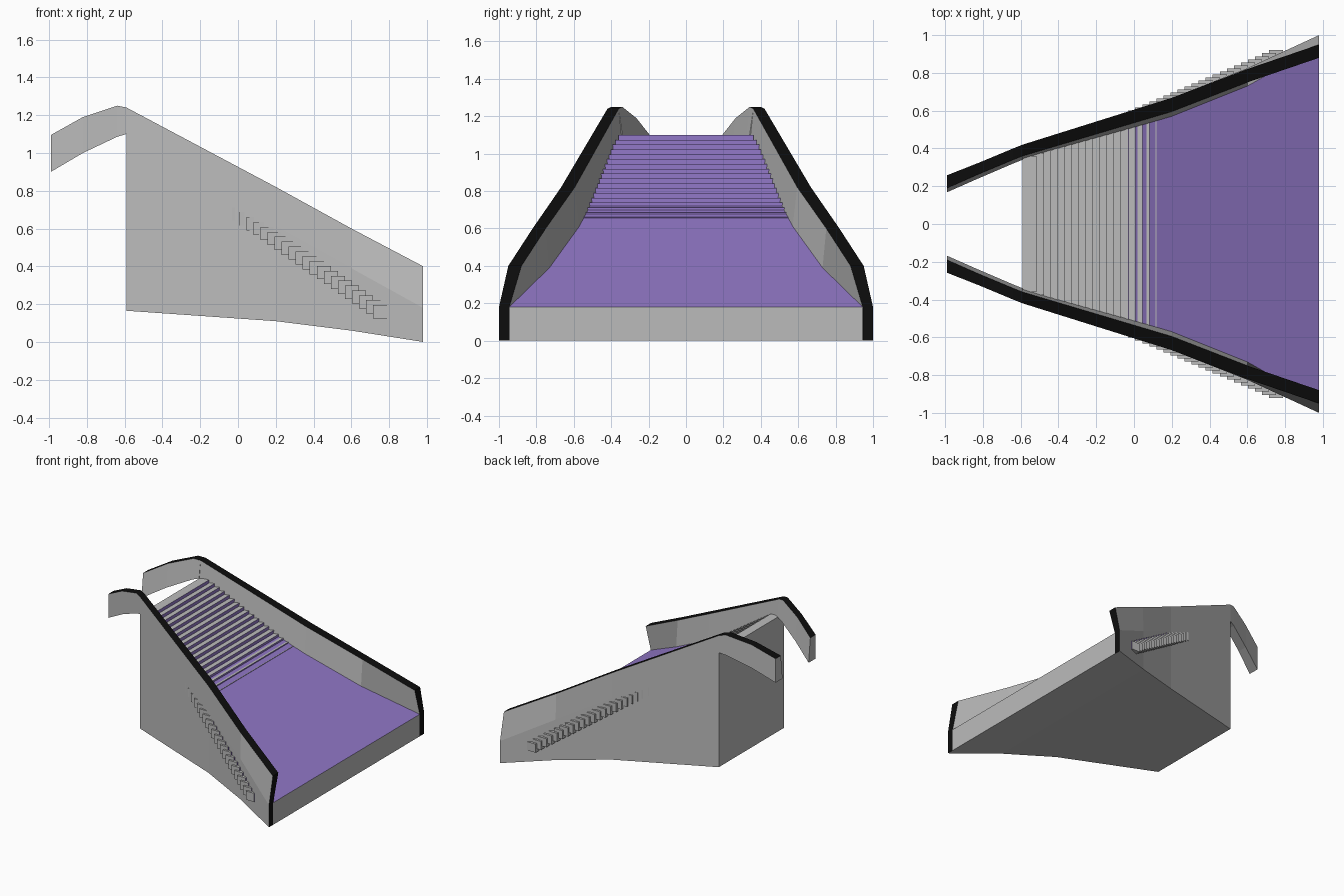
import bpy, bmesh

if "Cube" in bpy.data.objects:
    bpy.data.objects.remove(bpy.data.objects["Cube"])


def material(name, rgb):
    m = bpy.data.materials.new(name)
    m.diffuse_color = (*rgb, 1)
    m.use_nodes = True
    m.node_tree.nodes["Principled BSDF"].inputs["Base Color"].default_value = m.diffuse_color
    return m


GREY = material("grey", (0.5, 0.5, 0.5))
PURPLE = material("purple", (0.29, 0.19, 0.58))
BLACK = material("black", (0.004, 0.004, 0.004))


def finish(name, bm, accent):
    bmesh.ops.recalc_face_normals(bm, faces=bm.faces)
    me = bpy.data.meshes.new(name)
    bm.to_mesh(me)
    bm.free()
    me.materials.append(GREY)
    me.materials.append(accent)
    ob = bpy.data.objects.new(name, me)
    bpy.context.collection.objects.link(ob)
    return ob


def loft(name, sections, accent, strip, end_accent=False):
    """Skin equal-length point rings; side number `strip` gets the accent."""
    bm = bmesh.new()
    rings = [[bm.verts.new(p) for p in s] for s in sections]
    n = len(rings[0])
    for a, b in zip(rings, rings[1:]):
        for i in range(n):
            j = (i + 1) % n
            f = bm.faces.new((a[i], a[j], b[j], b[i]))
            f.material_index = int(i == strip)
    bm.faces.new(rings[0])
    bm.faces.new(rings[-1]).material_index = int(end_accent)
    return finish(name, bm, accent)


def mirror_y(ob):
    mod = ob.modifiers.new("mirror", 'MIRROR')
    mod.use_axis = (False, True, False)


# Stations: x, bottom z, floor z, top z, outer low y, outer top y, inner top y, inner floor y
stations = [
    (-0.59, 0.165, 1.05, 1.24, 0.42, 0.42, 0.36, 0.34),
    (0.20, 0.11, 0.612, 0.82, 0.668, 0.668, 0.595, 0.57),
    (0.60, 0.06, 0.39, 0.60, 0.825, 0.82, 0.75, 0.73),
    (0.98, 0.0, 0.18, 0.40, 1.0, 0.95, 0.88, 0.945),
]

# Flaring side walls with black top and front edges
walls = loft("side_wall", [
    [(x, ol, zb), (x, ol, zf), (x, ot, zt), (x, it, zt), (x, fl, zf), (x, fl, zb)]
    for x, zb, zf, zt, ol, ot, it, fl in stations], BLACK, 2, True)
mirror_y(walls)

# Drooping rail ends behind the walls: x, bottom z, top z, outer y, inner top y, inner low y
rail = [
    (-0.99, 0.90, 1.095, 0.258, 0.19, 0.168),
    (-0.82, 1.00, 1.19, 0.325, 0.265, 0.243),
    (-0.64, 1.085, 1.25, 0.40, 0.34, 0.32),
    (-0.59, 1.10, 1.24, 0.42, 0.36, 0.34),
]
ends = loft("rail_end", [
    [(x, o, zb), (x, o, zt), (x, it, zt), (x, il, zb)]
    for x, zb, zt, o, it, il in rail], BLACK, 1)
mirror_y(ends)

# Solid core with the purple ramp on top
loft("ramp_body", [
    [(x, -fl, zb), (x, -fl, zf), (x, fl, zf), (x, fl, zb)]
    for x, zb, zf, zt, ol, ot, it, fl in stations], PURPLE, 1)

# Steps widening downwards, purple risers; the lowest poke through the walls
COUNT = 36
bm = bmesh.new()
for i in range(COUNT):
    t = i / (COUNT - 1)
    x, z, w = -0.59 + 1.305 * t, 1.1 - 0.905 * t, 0.36 + 0.56 * t
    verts = bmesh.ops.create_cube(bm, size=1)["verts"]
    bmesh.ops.scale(bm, vec=(0.075, 2 * w, 0.07), verts=verts)
    bmesh.ops.translate(bm, vec=(x + 0.0375, 0, z - 0.035), verts=verts)
bm.normal_update()
for f in bm.faces:
    f.material_index = int(f.normal.x > 0.5)
finish("steps", bm, PURPLE)
